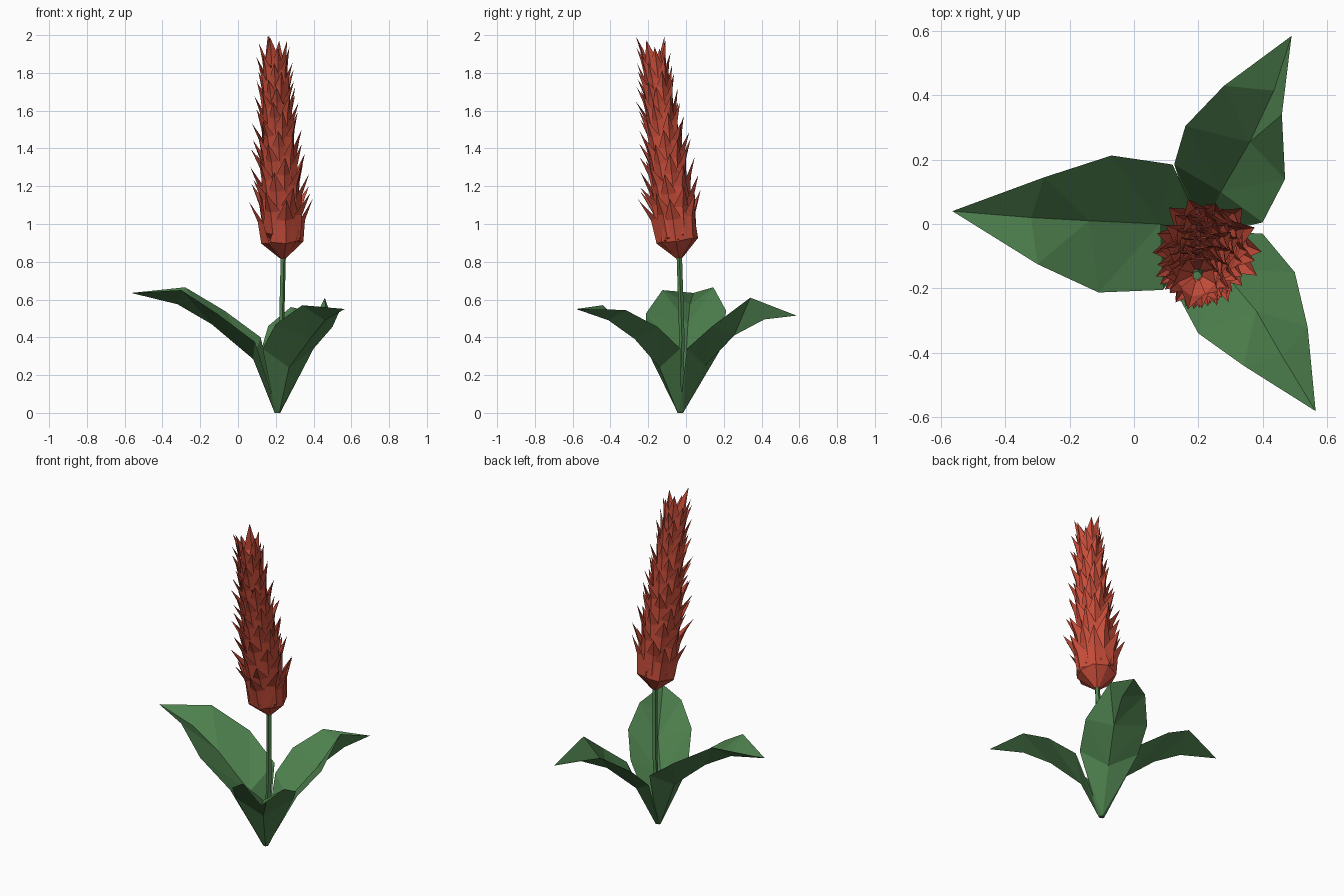
import bpy, bmesh, math, random
from mathutils import Vector

if "Cube" in bpy.data.objects:
    bpy.data.objects.remove(bpy.data.objects["Cube"])

random.seed(4)

def material(name, rgb):
    m = bpy.data.materials.new(name)
    m.diffuse_color = (*rgb, 1)
    m.use_nodes = True
    m.node_tree.nodes["Principled BSDF"].inputs["Base Color"].default_value = m.diffuse_color
    return m

GREEN = material("leaf green", (0.075, 0.215, 0.075))
RED = material("bract red", (0.58, 0.075, 0.042))

def finish(bm, name, mat):
    me = bpy.data.meshes.new(name)
    bm.to_mesh(me)
    bm.free()
    me.materials.append(mat)
    ob = bpy.data.objects.new(name, me)
    bpy.context.collection.objects.link(ob)
    return ob

def blade(bm, rows, tip):
    """Folded blade: rows of (left, midrib, right) points closing at a tip."""
    vs = [[bm.verts.new(p) for p in row] for row in rows]
    t = bm.verts.new(tip)
    for a, b in zip(vs, vs[1:]):
        for k in (0, 1):
            # triangulate symmetrically about the midrib
            if k == 0:
                bm.faces.new((a[0], a[1], b[0]))
                bm.faces.new((a[1], b[1], b[0]))
            else:
                bm.faces.new((a[1], a[2], b[2]))
                bm.faces.new((a[1], b[2], b[1]))
    bm.faces.new((vs[-1][0], vs[-1][1], t))
    bm.faces.new((vs[-1][1], vs[-1][2], t))

# Three large folded leaves: left edge, midrib, right edge, tip
FOOT = Vector((0.21, -0.03, 0))
LEAVES = {
    "left_leaf": (
        [(0.09, -0.205, 0.375), (-0.11, -0.213, 0.525), (-0.30, -0.125, 0.65)],
        [(0.08, 0.00, 0.285), (-0.14, 0.01, 0.47), (-0.32, 0.02, 0.575)],
        [(0.12, 0.185, 0.40), (-0.07, 0.213, 0.54), (-0.28, 0.145, 0.665)],
        (-0.565, 0.04, 0.635)),
    "back_leaf": (
        [(0.125, 0.185, 0.34), (0.16, 0.305, 0.46), (0.28, 0.43, 0.56)],
        [(0.27, 0.10, 0.25), (0.36, 0.255, 0.41), (0.435, 0.415, 0.495)],
        [(0.40, 0.005, 0.34), (0.47, 0.14, 0.46), (0.46, 0.34, 0.61)],
        (0.49, 0.585, 0.515)),
    "front_leaf": (
        [(0.40, -0.03, 0.34), (0.50, -0.15, 0.455), (0.54, -0.32, 0.545)],
        [(0.27, -0.14, 0.24), (0.38, -0.27, 0.39), (0.46, -0.41, 0.49)],
        [(0.13, -0.21, 0.34), (0.20, -0.34, 0.47), (0.34, -0.44, 0.57)],
        (0.565, -0.582, 0.55)),
}
for name, (left, mid, right, tip) in LEAVES.items():
    bm = bmesh.new()
    out = (Vector(tip) - FOOT)
    out.z = 0
    out.normalize()
    side = Vector((out.y, -out.x, 0)) * 0.015
    if (Vector(right[0]) - Vector(left[0])).dot(side) < 0:
        side = -side
    foot = (FOOT - side, FOOT + out * 0.016, FOOT + side)
    blade(bm, [foot] + list(zip(left, mid, right)), tip)
    finish(bm, name, GREEN)

# Flower spike axis
BOTTOM = Vector((0.238, -0.035, 0.82))
TOP = Vector((0.196, -0.16, 1.79))
AXIS = (TOP - BOTTOM).normalized()
EX = Vector((1, 0, 0))
EX = (EX - AXIS * EX.dot(AXIS)).normalized()
EY = AXIS.cross(EX)

# Five-sided stem running up through the spike
bm = bmesh.new()
path = [FOOT, Vector((0.228, -0.022, 0.4)), BOTTOM, TOP]
rings = [[bm.verts.new(p + Vector((math.cos(k * math.tau / 5), math.sin(k * math.tau / 5), 0)) * 0.015)
          for k in range(5)] for p in path]
for a, b in zip(rings, rings[1:]):
    for k in range(5):
        j = (k + 1) % 5
        bm.faces.new((a[k], a[j], b[j], b[k]))
bm.faces.new(rings[0][::-1])
bm.faces.new(rings[-1])
finish(bm, "stem", GREEN)

# Spiral of pointed bracts
bm = bmesh.new()
COUNT = 84
for i in range(COUNT):
    t = (max(0, i - 4) / (COUNT - 5)) ** 0.9     # first few share the base
    ang = i * math.radians(137.5) + random.uniform(-0.12, 0.12)
    out = EX * math.cos(ang) + EY * math.sin(ang)
    tan = AXIS.cross(out)
    origin = BOTTOM.lerp(TOP, t)
    length = (0.33 - 0.12 * t) * random.uniform(0.93, 1.03)
    r = 0.112 - 0.052 * t
    w = 0.082 - 0.042 * t
    flare = (0.175 - 0.095 * t) * random.uniform(0.93, 1.06)

    def pt(radial, up, across):
        return origin + out * radial + AXIS * up * length + tan * across

    rows = [(pt(0.012, 0, -0.012), pt(0.018, 0, 0), pt(0.012, 0, 0.012)),
            (pt(r * 0.68, 0.30, -w), pt(r, 0.27, 0), pt(r * 0.68, 0.30, w)),
            (pt(r * 0.92, 0.66, -w * 0.55), pt(r * 1.12, 0.64, 0), pt(r * 0.92, 0.66, w * 0.55))]
    blade(bm, rows, pt(flare, 1, 0))
finish(bm, "flower_bracts", RED)
